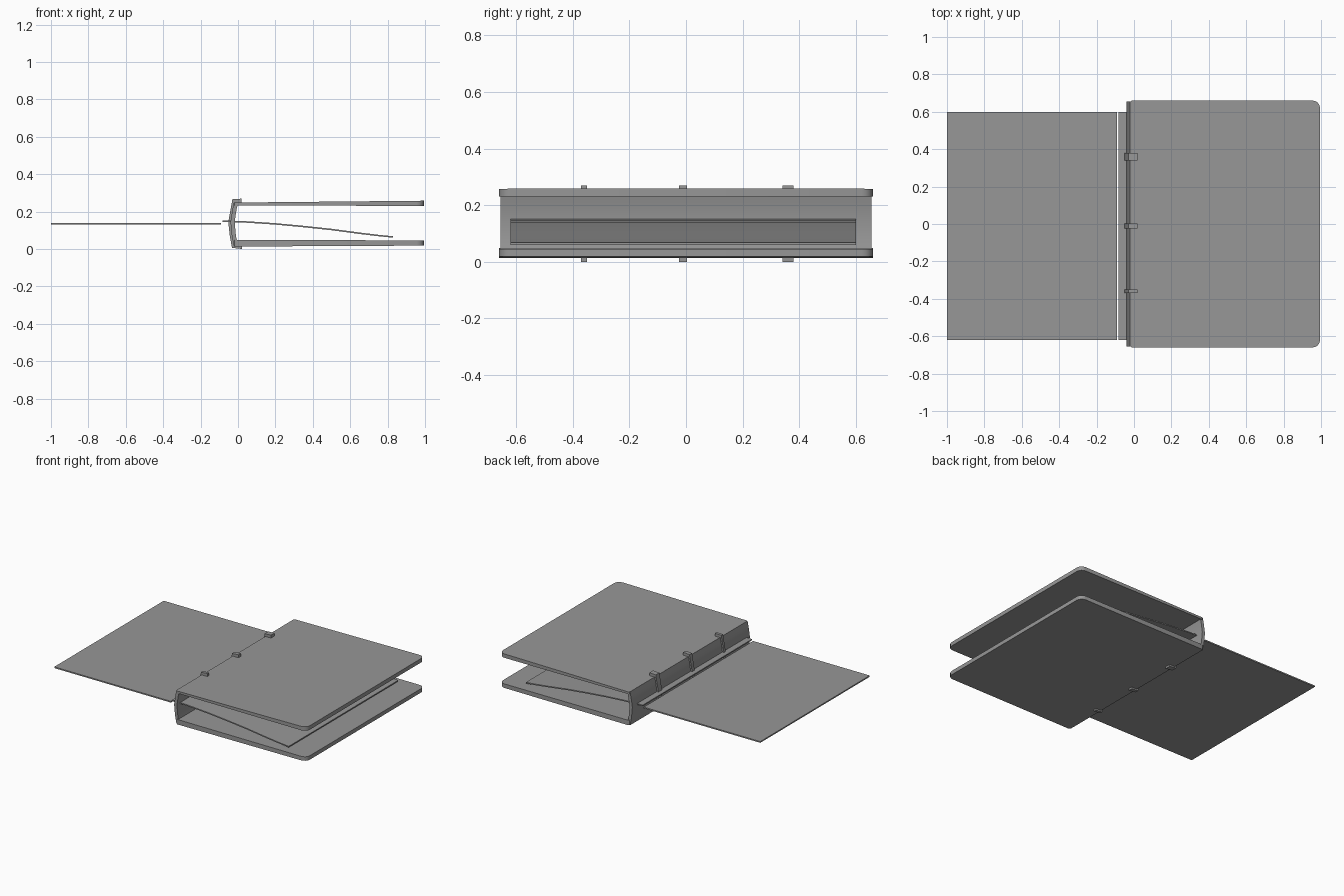
import bpy, bmesh, math

if "Cube" in bpy.data.objects:
    bpy.data.objects.remove(bpy.data.objects["Cube"])

grey = bpy.data.materials.new("mid grey")
grey.diffuse_color = (0.31, 0.31, 0.31, 1)
grey.use_nodes = True
grey.node_tree.nodes["Principled BSDF"].inputs["Base Color"].default_value = grey.diffuse_color


def finish(name, bm, smooth=True):
    bmesh.ops.recalc_face_normals(bm, faces=bm.faces)
    me = bpy.data.meshes.new(name)
    bm.to_mesh(me)
    bm.free()
    me.materials.append(grey)
    ob = bpy.data.objects.new(name, me)
    bpy.context.collection.objects.link(ob)
    if smooth:
        bpy.ops.object.select_all(action='DESELECT')
        ob.select_set(True)
        bpy.context.view_layer.objects.active = ob
        bpy.ops.object.shade_smooth_by_angle(angle=math.radians(30))
    return ob


def strip(name, outer, inner, y0, y1):
    """Band between two matching x-z lines, extruded along y."""
    bm = bmesh.new()
    rows = [[[bm.verts.new((x, y, z)) for x, z in line] for line in (outer, inner)]
            for y in (y0, y1)]
    (a, b), (c, d) = rows
    for i in range(len(outer) - 1):
        bm.faces.new((a[i], a[i + 1], b[i + 1], b[i]))
        bm.faces.new((c[i], c[i + 1], d[i + 1], d[i]))
        bm.faces.new((a[i], a[i + 1], c[i + 1], c[i]))
        bm.faces.new((b[i], b[i + 1], d[i + 1], d[i]))
    for i in (0, -1):
        bm.faces.new((a[i], b[i], d[i], c[i]))
    return finish(name, bm)


def sheet(name, line, thick, y0, y1):
    return strip(name, [(x, z + thick / 2) for x, z in line],
                 [(x, z - thick / 2) for x, z in line], y0, y1)


def cover(name, left, right):
    """Slab with rounded corners; left and right give (bottom, top) heights."""
    x0, x1, h = -0.02, 0.995, 0.66
    pts = []
    for sx, sy, r, start in ((1, 1, .04, 0), (0, 1, .012, 90),
                             (0, -1, .012, 180), (1, -1, .04, 270)):
        cx = x1 - r if sx else x0 + r
        for k in range(5):
            a = math.radians(start + 22.5 * k)
            pts.append((cx + r * math.cos(a), sy * (h - r) + r * math.sin(a)))
    bm = bmesh.new()
    rings = []
    for lo, hi in zip(left, right):
        rings.append([bm.verts.new((x, y, lo + (hi - lo) * (x - x0) / (x1 - x0)))
                      for x, y in pts])
    n = len(pts)
    bm.faces.new(rings[0])
    bm.faces.new(rings[1])
    for i in range(n):
        j = (i + 1) % n
        bm.faces.new((rings[0][i], rings[0][j], rings[1][j], rings[1][i]))
    return finish(name, bm)


# Covers
cover("top_cover", (0.233, 0.248), (0.23, 0.258))
cover("bottom_cover", (0.013, 0.048), (0.018, 0.046))

# Bowed spine
spine_out = [(-0.022, 0.25), (-0.03, 0.21), (-0.04, 0.145), (-0.033, 0.07), (-0.022, 0.014)]
spine_in = [(0.0, 0.245), (-0.008, 0.21), (-0.018, 0.145), (-0.011, 0.07), (0.0, 0.018)]
strip("spine", spine_out, spine_in, -0.655, 0.655)

# Clasps wrapped round the spine and hooked over both covers
for name, y, w in (("back", 0.36, 0.04), ("middle", -0.01, 0.028), ("front", -0.36, 0.02)):
    outer = [(0.02, 0.269), (-0.03, 0.266), (-0.04, 0.21), (-0.052, 0.145),
             (-0.044, 0.07), (-0.032, 0.006), (0.022, 0.0)]
    inner = [(0.02, 0.245), (-0.02, 0.245), (-0.028, 0.21), (-0.038, 0.145),
             (-0.031, 0.07), (-0.02, 0.016), (0.022, 0.016)]
    strip(name + "_clasp", outer, inner, y - w / 2, y + w / 2)

# Curved inner page with its binding edge through the spine
page = [(-0.082, 0.147), (-0.03, 0.147), (0.05, 0.144), (0.2, 0.134), (0.35, 0.12),
        (0.5, 0.104), (0.65, 0.084), (0.75, 0.072), (0.83, 0.064)]
sheet("inner_page", page, 0.008, -0.62, 0.60)

# Flat page laid out to the left
sheet("loose_page", [(-1.0, 0.135), (-0.09, 0.135)], 0.009, -0.62, 0.60)
